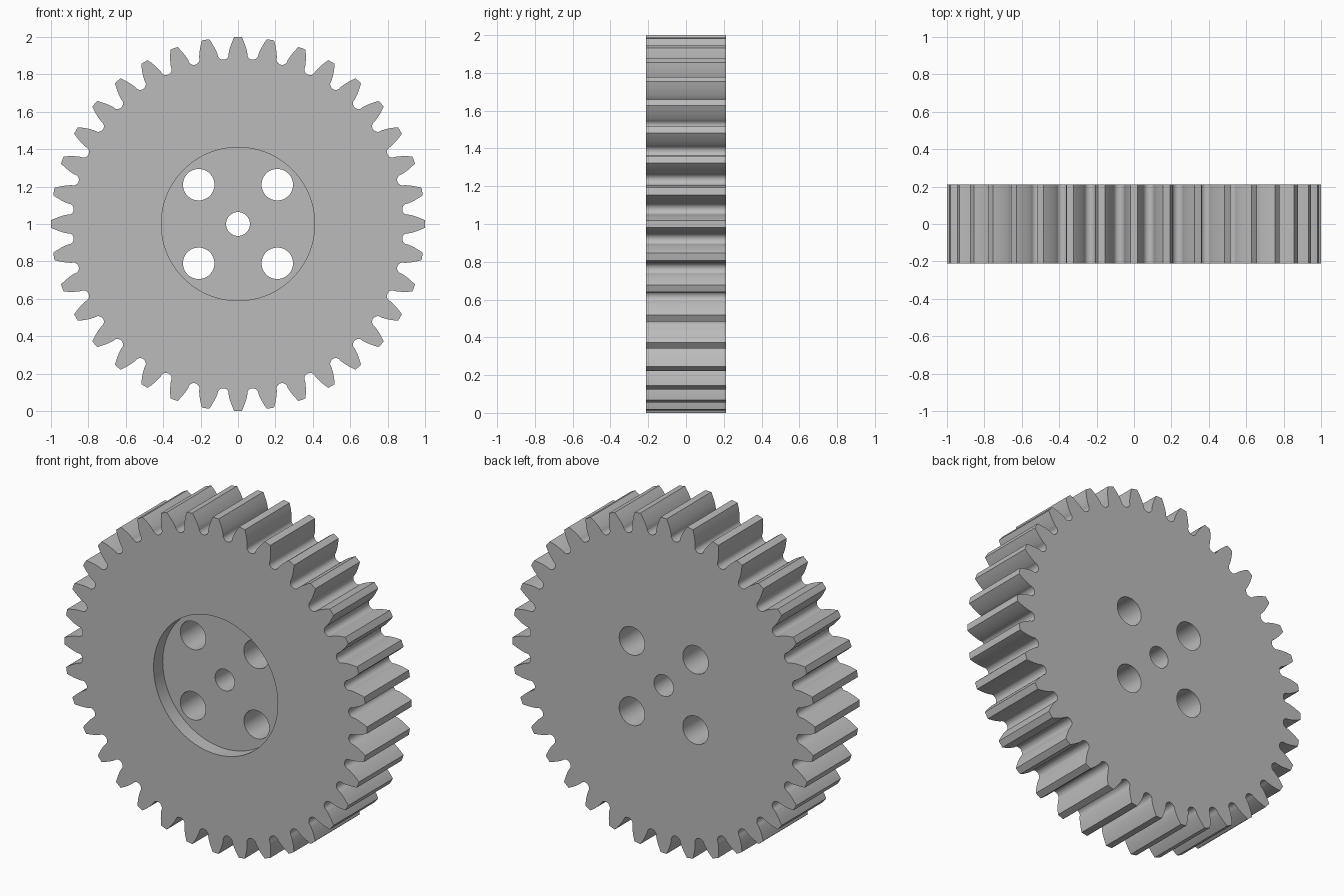
import bpy
import bmesh
from math import pi, sin, cos, tan, acos, radians, atan2, hypot
from mathutils import Vector

cube = bpy.data.objects.get("Cube")
if cube:
    bpy.data.objects.remove(cube, do_unlink=True)

# Gear proportions, all derived from the tooth module
TEETH = 36
MODULE = 2 / (TEETH + 2)
TIP_R = 1.0
PITCH_R = MODULE * TEETH / 2
BASE_R = PITCH_R * cos(radians(20))
HALF_T = MODULE * 4
RECESS_DEPTH = 0.086
FRONT, BACK, FLOOR = -HALF_T, HALF_T, -HALF_T + RECESS_DEPTH


def half_angle(r):
    """Half the tooth's angular width at radius r, for an involute flank."""
    a, p = acos(BASE_R / r), radians(20)
    return pi / (2 * TEETH) + (tan(p) - p) - (tan(a) - a)


def circle(cx, cz, r, n):
    return [(cx + r * cos(2 * pi * i / n), cz + r * sin(2 * pi * i / n)) for i in range(n)]


def tooth_outline():
    """Polar points of one tooth and the rounded gap after it."""
    flank_r = [0.912 + (TIP_R - 0.912) * i / 7 for i in range(8)]
    pts = [(r, -half_angle(r)) for r in flank_r]
    pts.append((TIP_R, 0))
    pts += [(r, half_angle(r)) for r in reversed(flank_r)]
    # Round gap bottom, on the line halfway to the next tooth
    centre, fillet, gap = 0.912, 0.0303, pi / TEETH
    for i in range(1, 12):
        a = pi * i / 12
        u, v = centre - fillet * sin(a), -fillet * cos(a)
        pts.append((hypot(u, v), gap + atan2(v, u)))
    return pts


outline = [(r * sin(a + 2 * pi * k / TEETH), 1 + r * cos(a + 2 * pi * k / TEETH))
           for k in range(TEETH) for r, a in tooth_outline()]
recess = circle(0, 1, 0.41, 96)
holes = [circle(0, 1, 0.064, 48)]
holes += [circle(sx * 0.21, 1 + sz * 0.21, 0.084, 48) for sx in (-1, 1) for sz in (-1, 1)]

bm = bmesh.new()


def ring(points, y):
    """A closed loop of edges at depth y."""
    vs = [bm.verts.new((x, y, z)) for x, z in points]
    es = [bm.edges.new((v, vs[i - 1])) for i, v in enumerate(vs)]
    return vs, es


def wall(a, b):
    """Side faces between two matching loops."""
    for i in range(len(a[0])):
        bm.faces.new((a[0][i - 1], a[0][i], b[0][i], b[0][i - 1]))


def cap(rings, normal_y):
    """Flat face bounded by an outer loop and any inner loops."""
    edges = [e for r in rings for e in r[1]]
    bmesh.ops.triangle_fill(bm, edges=edges, use_beauty=True,
                            use_dissolve=False, normal=Vector((0, normal_y, 0)))


front_rim, back_rim = ring(outline, FRONT), ring(outline, BACK)
recess_rim, recess_floor = ring(recess, FRONT), ring(recess, FLOOR)
hole_front = [ring(h, FLOOR) for h in holes]
hole_back = [ring(h, BACK) for h in holes]

# Front face, recessed floor and flat back
cap([front_rim, recess_rim], -1)
cap([recess_floor] + hole_front, -1)
cap([back_rim] + hole_back, 1)

# Toothed edge, recess wall and hole bores
wall(front_rim, back_rim)
wall(recess_rim, recess_floor)
for a, b in zip(hole_front, hole_back):
    wall(a, b)
bmesh.ops.recalc_face_normals(bm, faces=bm.faces[:])

mesh = bpy.data.meshes.new("spur_gear")
bm.to_mesh(mesh)
bm.free()
gear = bpy.data.objects.new("spur_gear", mesh)
bpy.context.collection.objects.link(gear)

# Plain grey metal
grey = bpy.data.materials.new("plain_grey")
grey.use_nodes = True
colour = (0.5, 0.5, 0.5, 1)
grey.diffuse_color = colour
grey.node_tree.nodes["Principled BSDF"].inputs["Base Color"].default_value = colour
mesh.materials.append(grey)

bpy.ops.object.select_all(action="DESELECT")
gear.select_set(True)
bpy.context.view_layer.objects.active = gear
bpy.ops.object.shade_smooth_by_angle(angle=radians(30))
